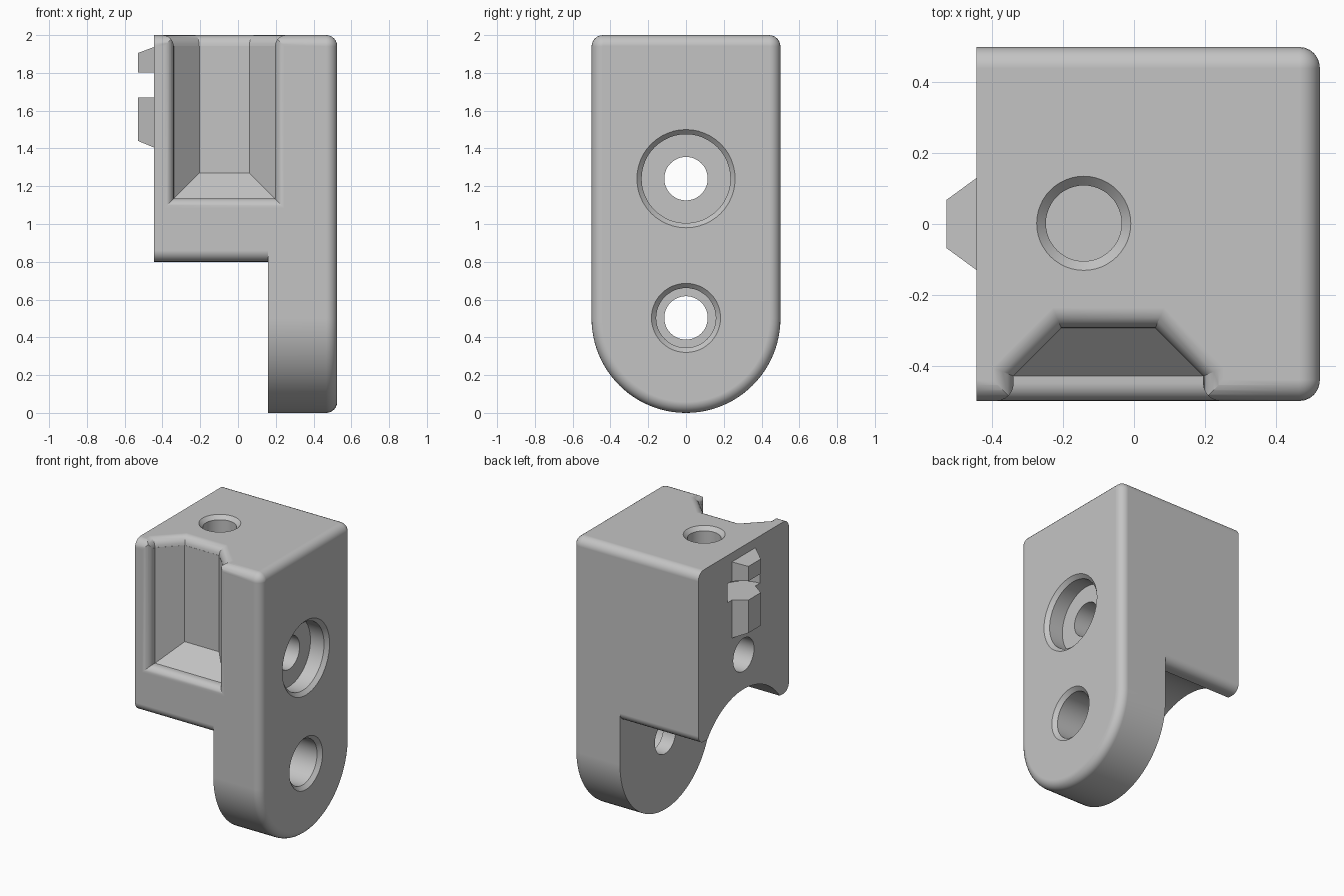
import bpy, bmesh
from math import sin, cos, pi, radians
from mathutils import Vector

cube = bpy.data.objects.get("Cube")
if cube:
    bpy.data.objects.remove(cube, do_unlink=True)

grey = bpy.data.materials.new("plain grey")
grey.use_nodes = True
colour = (0.55, 0.55, 0.55, 1)
grey.diffuse_color = colour
grey.node_tree.nodes["Principled BSDF"].inputs["Base Color"].default_value = colour


def arc(cx, cy, r, start, end, steps):
    """Points on an arc in a plane, angles in degrees."""
    angles = [radians(start + (end - start) * i / steps) for i in range(steps + 1)]
    return [(cx + r * cos(a), cy + r * sin(a)) for a in angles]


def loft(name, rings):
    """Closed solid skinned through rings of equal length."""
    bm = bmesh.new()
    loops = [[bm.verts.new(p) for p in ring] for ring in rings]
    n = len(loops[0])
    for a, b in zip(loops, loops[1:]):
        for i in range(n):
            j = (i + 1) % n
            bm.faces.new((a[i], a[j], b[j], b[i]))
    bm.faces.new(loops[0])
    bm.faces.new(loops[-1])
    bmesh.ops.recalc_face_normals(bm, faces=bm.faces)
    mesh = bpy.data.meshes.new(name)
    bm.to_mesh(mesh)
    bm.free()
    mesh.materials.append(grey)
    obj = bpy.data.objects.new(name, mesh)
    bpy.context.collection.objects.link(obj)
    return obj


def lathe(name, centre, axis, profile):
    """Round solid along an axis; profile holds (radius, distance) pairs."""
    turn = Vector(axis).to_track_quat('Z', 'Y')
    return loft(name, [[Vector(centre) + turn @ Vector((x, y, h))
                        for x, y in arc(0, 0, r, 0, 352.5, 47)]
                       for r, h in profile])


def combine(target, tool, operation):
    mod = target.modifiers.new(operation, 'BOOLEAN')
    mod.operation, mod.object, mod.solver = operation, tool, 'EXACT'
    bpy.context.view_layer.objects.active = target
    bpy.ops.object.modifier_apply(modifier=mod.name)
    bpy.data.objects.remove(tool, do_unlink=True)


LEFT, RIGHT, STEP, TOP = -0.445, 0.525, 0.16, 2.0
FILLET = 0.058
quarter = [radians(15 * i) for i in range(7)]


# Main block: round-bottomed outline with a rounded rim on the +x face
def outline(x, d):
    r = 0.06 - d
    pts = arc(0, 0.5, 0.5 - d, 180, 360, 48)
    pts += arc(0.44, 1.94, r, 0, 90, 6) + arc(-0.44, 1.94, r, 90, 180, 6)
    return [(x, y, z) for y, z in pts]


body = loft("bracket_body", [outline(LEFT, 0)] + [
    outline(RIGHT - FILLET + FILLET * sin(t), FILLET * (1 - cos(t))) for t in quarter])

# Step under the block, with a concave arch and rounded lower edges
under = [(-0.7, -0.2), (-0.7, 0.86), (-0.5, 0.86)]
under += arc(-0.44, 0.86, 0.06, 180, 270, 6)
under += arc(0, 0.5, 0.5, 143, 37, 32)
under += arc(0.44, 0.86, 0.06, 270, 360, 6)
under += [(0.5, 0.86), (0.7, 0.86), (0.7, -0.2)]
under = [p for i, p in enumerate(under)
         if i == 0 or (Vector(p) - Vector(under[i - 1])).length > 1e-5]
combine(body, loft("step_cutter", [[(x, y, z) for y, z in under]
                                   for x in (-0.8, STEP)]), 'DIFFERENCE')

# Flared pocket in the front, open at the top
sections = [(-0.295, 0), (-0.43, 0.135)]
sections += [(-0.45 - 0.05 * sin(t), 0.135 + 0.05 * (1 - cos(t))) for t in quarter]
sections.append((-0.6, 0.185))
combine(body, loft("pocket_cutter", [
    [(-0.205 - o, y, 1.27 - o), (0.06 + o, y, 1.27 - o),
     (0.06 + o, y, 2.2), (-0.205 - o, y, 2.2)] for y, o in sections]), 'DIFFERENCE')


# Rounded upper rim of the pocket
def rim(z, d):
    k = 0.414 * d
    return [(x, y, z) for x, y in (
        (-0.34 - d, -0.6), (-0.34 - d, -0.43 + k), (-0.205 - k, -0.295 + d),
        (0.06 + k, -0.295 + d), (0.195 + d, -0.43 + k), (0.195 + d, -0.6))]


combine(body, loft("rim_cutter", [
    rim(TOP - FILLET + FILLET * sin(t), 0.001 + FILLET * (1 - cos(t)))
    for t in quarter] + [rim(2.1, FILLET)]), 'DIFFERENCE')

# Key on the -x face: a tapered bar
key = loft("locating_key", [
    [(x, -w, lo), (x, w, lo), (x, w, hi), (x, -w, hi)]
    for x, w, lo, hi in ((LEFT - 0.085, 0.068, 1.44, 1.905),
                         (LEFT, 0.13, 1.405, 1.937),
                         (LEFT + 0.03, 0.13, 1.405, 1.937))])
combine(body, key, 'UNION')

# Curved slot that splits the key
combine(body, lathe("slot_cutter", (LEFT, 0, 1.67), (0, 0, 1),
                    [(0.18, 0), (0.18, 0.132)]), 'DIFFERENCE')

# Stepped bolt holes through x, and the blind hole in the top
holes = [
    ("bolt_hole", (RIGHT, 0, 1.24), (-1, 0, 0),
     [(0.26, -0.1), (0.26, 0), (0.235, 0.025), (0.235, 0.13), (0.115, 0.13), (0.115, 1.2)]),
    ("pivot_hole", (RIGHT, 0, 0.503), (-1, 0, 0),
     [(0.183, -0.1), (0.183, 0), (0.158, 0.025), (0.158, 0.27), (0.115, 0.27), (0.115, 0.5)]),
    ("top_hole", (-0.142, 0.002, TOP), (0, 0, -1),
     [(0.133, -0.1), (0.133, 0), (0.107, 0.026), (0.107, 0.55)]),
]
for hole in holes:
    combine(body, lathe(*hole), 'DIFFERENCE')

# Smooth fillets and bores, crisp edges elsewhere
bpy.ops.object.select_all(action='DESELECT')
body.select_set(True)
bpy.context.view_layer.objects.active = body
bpy.ops.object.shade_smooth_by_angle(angle=radians(25))
weighted = body.modifiers.new("even_shading", 'WEIGHTED_NORMAL')
weighted.keep_sharp = True
